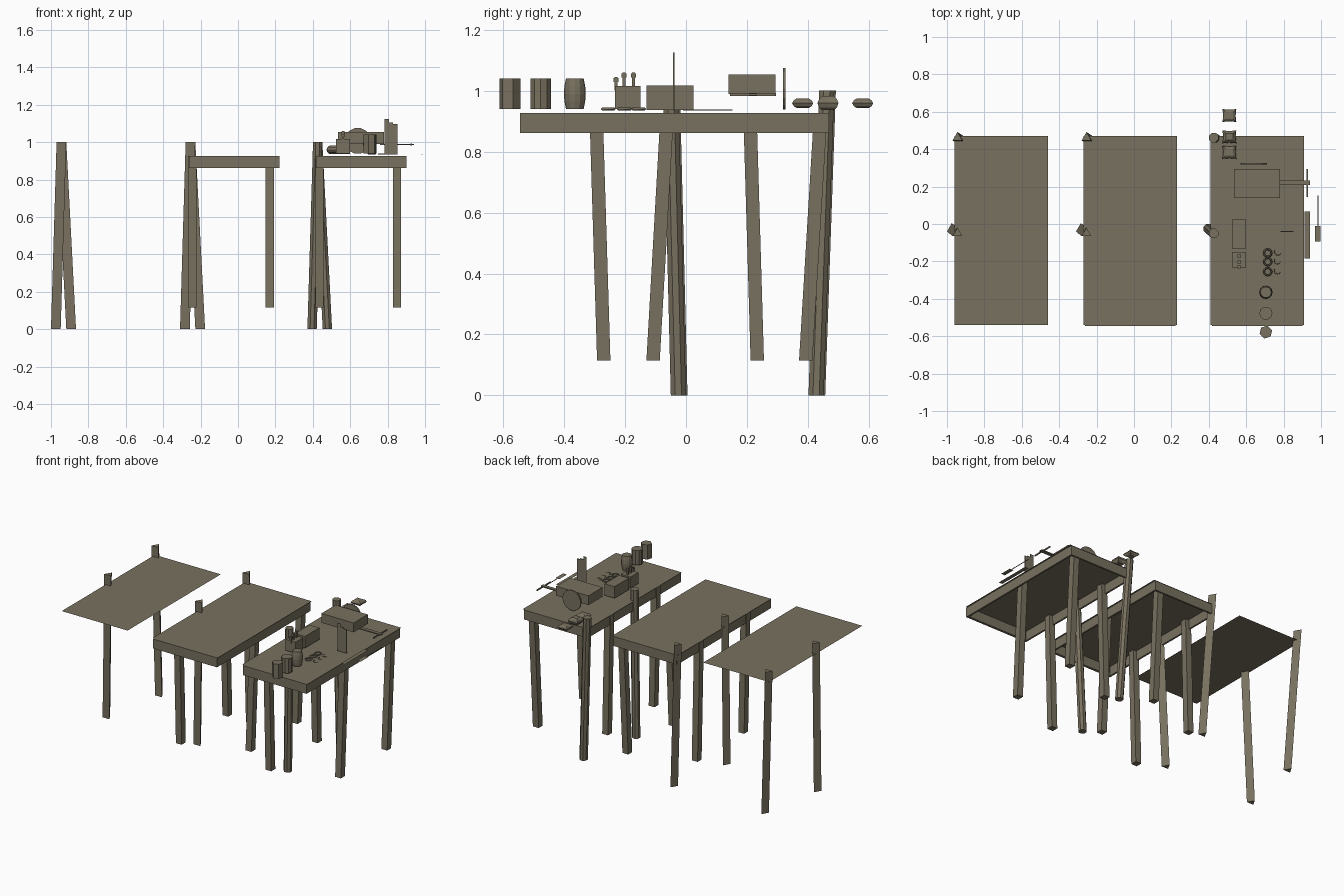
import bpy, bmesh, math

if "Cube" in bpy.data.objects:
    bpy.data.objects.remove(bpy.data.objects["Cube"])

wood = bpy.data.materials.new("drab_brown")
wood.diffuse_color = (0.19, 0.165, 0.115, 1)
wood.use_nodes = True
wood.node_tree.nodes["Principled BSDF"].inputs["Base Color"].default_value = wood.diffuse_color


def finish(name, bm):
    bmesh.ops.recalc_face_normals(bm, faces=bm.faces)
    me = bpy.data.meshes.new(name)
    bm.to_mesh(me)
    bm.free()
    me.materials.append(wood)
    ob = bpy.data.objects.new(name, me)
    bpy.context.collection.objects.link(ob)
    return ob


def loft(name, rings):
    """Stack of equal-length point rings, capped at both ends."""
    bm = bmesh.new()
    vs = [[bm.verts.new(p) for p in r] for r in rings]
    n = len(vs[0])
    for a, b in zip(vs, vs[1:]):
        for i in range(n):
            bm.faces.new((a[i], a[(i + 1) % n], b[(i + 1) % n], b[i]))
    bm.faces.new(vs[0])
    bm.faces.new(vs[-1])
    return finish(name, bm)


def ring(x, y, z, r, n, rot=0.0):
    return [(x + r * math.cos(rot + 2 * math.pi * i / n),
             y + r * math.sin(rot + 2 * math.pi * i / n), z) for i in range(n)]


def leg(name, top, bottom, r, n, rot):
    loft(name, [ring(*bottom, r, n, rot), ring(*top, r, n, rot)])


def box(name, x0, x1, y0, y1, z0, z1):
    loft(name, [[(x0, y0, z), (x1, y0, z), (x1, y1, z), (x0, y1, z)] for z in (z0, z1)])


def sheet(name, x0, x1, y0, y1, z):
    bm = bmesh.new()
    bm.faces.new([bm.verts.new(p) for p in
                  ((x0, y0, z), (x1, y0, z), (x1, y1, z), (x0, y1, z))])
    finish(name, bm)


def tube(name, pts, r, closed=False):
    cu = bpy.data.curves.new(name, 'CURVE')
    cu.dimensions = '3D'
    cu.bevel_depth = r
    cu.bevel_resolution = 0
    sp = cu.splines.new('POLY')
    sp.points.add(len(pts) - 1)
    for p, c in zip(sp.points, pts):
        p.co = (*c, 1)
    sp.use_cyclic_u = closed
    cu.materials.append(wood)
    bpy.context.collection.objects.link(bpy.data.objects.new(name, cu))


# three tables of growing detail
Y0, Y1 = -0.54, 0.47
for k, xc in enumerate((-0.71, -0.02, 0.66)):
    t = f"table_{k + 1}"
    sheet(t + "_top", xc - 0.25, xc + 0.25, Y0, Y1, 0.93)
    n, rot = (8, math.pi / 8) if k == 2 else (3, math.pi / 2)
    r = 0.027 if k == 2 else 0.03
    # tall splayed posts that poke through the top
    leg(t + "_front_post", (xc - 0.234, -0.05, 1.0), (xc - 0.264, -0.025, 0), r, n, rot)
    leg(t + "_back_post", (xc - 0.234, 0.462, 1.0), (xc - 0.182, 0.427, 0), r, n, rot)
    if k == 0:
        continue
    # apron
    xa, xb, w = xc - 0.242, xc + 0.242, 0.012
    box(t + "_front_rail", xa, xb, Y0 - 0.005, Y0 + w, 0.862, 0.927)
    box(t + "_back_rail", xa, xb, Y1 - w, Y1, 0.862, 0.927)
    box(t + "_left_rail", xa, xa + w, Y0 + w, Y1 - w, 0.862, 0.927)
    box(t + "_right_rail", xb - w, xb, Y0 + w, Y1 - w, 0.862, 0.927)
    # short legs
    for i, (dx, ya, yb) in enumerate(((-0.225, -0.295, -0.27), (-0.225, 0.21, 0.234),
                                      (0.19, -0.062, -0.108), (0.19, 0.442, 0.393))):
        leg(f"{t}_short_leg_{i + 1}", (xc + dx, ya, 0.925), (xc + dx, yb, 0.115),
            0.031, 4, math.pi / 4)

# barrels: hexagonal, octagonal and bulged
loft("barrel_plain", [ring(0.705, -0.578, z, 0.035, 6, 0.3) for z in (0.94, 1.04)])
loft("barrel_round", [ring(0.705, -0.477, z, 0.035, 10) for z in (0.94, 1.04)])
loft("barrel_bulged", [ring(0.705, -0.365, z, r, 12) for z, r in
                       ((0.94, 0.029), (0.965, 0.034), (0.99, 0.036), (1.015, 0.034), (1.04, 0.029))])

# small crate with pegs
box("small_crate", 0.525, 0.60, -0.233, -0.15, 0.94, 1.016)
for i, (y, h) in enumerate(((-0.23, 1.045), (-0.203, 1.06), (-0.172, 1.06))):
    box(f"peg_{i + 1}", 0.557, 0.568, y - 0.005, y + 0.005, 1.0, h)
    box(f"peg_{i + 1}_head", 0.554, 0.571, y - 0.008, y + 0.008, h - 0.016, h - 0.004)

# middle crate and raised chest
box("middle_crate", 0.525, 0.60, -0.13, 0.025, 0.937, 1.017)
box("chest", 0.535, 0.78, 0.14, 0.293, 0.99, 1.054)
box("chest_rod", 0.76, 0.94, 0.208, 0.232, 0.984, 0.991)
box("chest_crossbar", 0.923, 0.929, 0.145, 0.295, 0.983, 0.992)

# upright boards
for i, (x, h) in enumerate(((0.795, 1.125), (0.818, 1.105), (0.841, 1.098))):
    box(f"upright_board_{i + 1}", x - 0.0115, x + 0.0115, -0.043, -0.038, 0.935, h)

# round shield standing on edge
loft("shield", [[(x, y, z + 1.007) for x, z, _ in ring(0.64, 0, 0, 0.07, 14)]
                for y in (0.318, 0.326)])

# pillow sacks
for i, (y, hz) in enumerate(((0.383, 0.016), (0.466, 0.023), (0.58, 0.016))):
    rings = []
    for f, s in ((-1, 0.55), (-0.6, 0.85), (0, 1), (0.6, 0.85), (1, 0.55)):
        h = 0.037 * s
        m = h * 0.9
        rings.append([(0.51 + px, y + py * 0.93, 0.959 + f * hz) for px, py in
                      ((-h, -h), (0, -m), (h, -h), (m, 0), (h, h), (0, m), (-h, h), (-m, 0))])
    loft(f"sack_{i + 1}", rings)

# rings and curled hooks
for i, y in enumerate((-0.155, -0.202, -0.255)):
    tube(f"ring_{i + 1}", ring(0.715, y, 0.94, 0.02, 12), 0.005, True)
    tube(f"hook_{i + 1}", [(0.768 + 0.018 * math.cos(a), y + 0.006 + 0.018 * math.sin(a), 0.937)
                           for a in [math.radians(150 + 30 * j) for j in range(7)]], 0.002)

# flat plates past the table edge
sheet("long_plate", 0.912, 0.94, -0.185, 0.068, 0.937)
sheet("short_plate", 0.968, 0.998, -0.093, -0.01, 0.937)
box("plate_handle", 0.982, 0.986, -0.01, 0.152, 0.935, 0.938)
